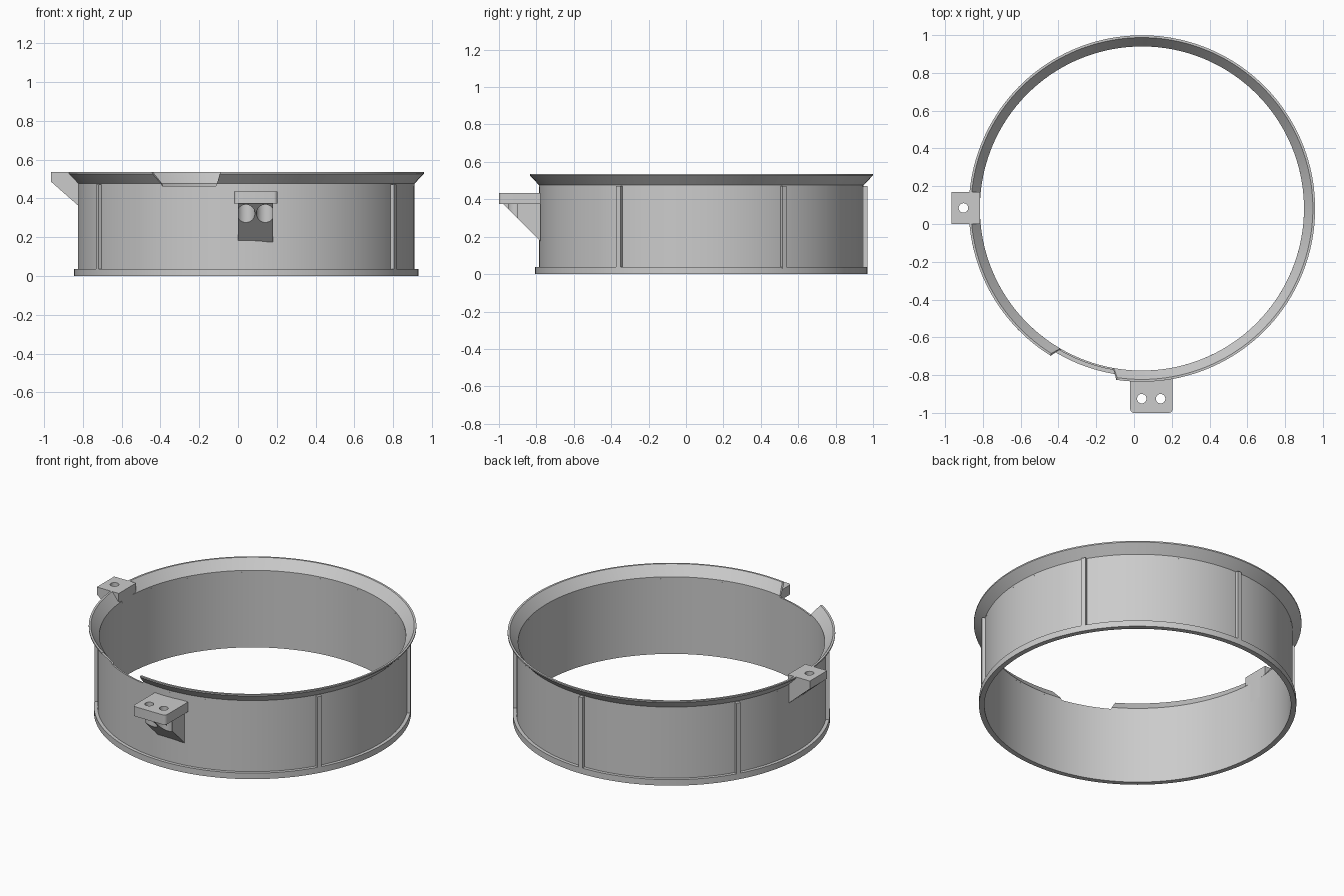
import bpy, bmesh, math
from mathutils import Matrix

if "Cube" in bpy.data.objects:
    bpy.data.objects.remove(bpy.data.objects["Cube"], do_unlink=True)

CX, CY = 0.042, 0.082          # ring axis
R_IN, R_WALL, R_LIP, R_RIM = 0.858, 0.868, 0.888, 0.917
TOP = 0.535

grey = bpy.data.materials.new("plain_grey")
grey.use_nodes = True
grey.diffuse_color = (0.6, 0.6, 0.6, 1)
grey.node_tree.nodes["Principled BSDF"].inputs["Base Color"].default_value = (0.6, 0.6, 0.6, 1)


def finish(name, bm):
    bmesh.ops.recalc_face_normals(bm, faces=bm.faces)
    mesh = bpy.data.meshes.new(name)
    bm.to_mesh(mesh)
    bm.free()
    mesh.materials.append(grey)
    ob = bpy.data.objects.new(name, mesh)
    bpy.context.collection.objects.link(ob)
    return ob


def activate(ob):
    bpy.ops.object.select_all(action='DESELECT')
    ob.select_set(True)
    bpy.context.view_layer.objects.active = ob


def smooth(ob):
    activate(ob)
    bpy.ops.object.shade_smooth_by_angle(angle=math.radians(30))


def sweep(name, profile, start, end, closed, steps=144):
    """Turn an (r, z) profile about the ring axis; start and end angles depend on z."""
    bm = bmesh.new()
    rows = []
    for i in range(steps if closed else steps + 1):
        row = []
        for r, z in profile:
            a = math.radians(start(z) + (end(z) - start(z)) * i / steps)
            row.append(bm.verts.new((CX + r * math.cos(a), CY + r * math.sin(a), z)))
        rows.append(row)
    n = len(profile)
    for i in range(steps):
        a, b = rows[i], rows[(i + 1) % len(rows)]
        for j in range(n):
            k = (j + 1) % n
            bm.faces.new((a[j], a[k], b[k], b[j]))
    if not closed:
        bm.faces.new(rows[0])
        bm.faces.new(rows[-1])
    ob = finish(name, bm)
    smooth(ob)
    return ob


def box(name, lo, hi, corner=None):
    bm = bmesh.new()
    bmesh.ops.create_cube(bm, size=1)
    for v in bm.verts:
        v.co = [lo[i] if v.co[i] < 0 else hi[i] for i in range(3)]
    if corner:      # round the upright edges of the outer (front) end
        edges = [e for e in bm.edges
                 if all(v.co.y < lo[1] + 0.001 for v in e.verts)
                 and abs(e.verts[0].co.z - e.verts[1].co.z) > 0.01]
        bmesh.ops.bevel(bm, geom=edges, offset=corner, segments=5, affect='EDGES', profile=0.5)
    return finish(name, bm)


def prism(name, points, push):
    bm = bmesh.new()
    face = bm.faces.new([bm.verts.new(p) for p in points])
    out = bmesh.ops.extrude_face_region(bm, geom=[face])
    bmesh.ops.translate(bm, vec=push, verts=[g for g in out["geom"] if isinstance(g, bmesh.types.BMVert)])
    return finish(name, bm)


def drill(ob, x, y, radius, z0, z1):
    """Cut an upright round hole."""
    bm = bmesh.new()
    bmesh.ops.create_cone(bm, cap_ends=True, segments=40, radius1=radius, radius2=radius,
                          depth=z1 - z0, matrix=Matrix.Translation((x, y, (z0 + z1) / 2)))
    cutter = finish("hole_cutter", bm)
    cutter.hide_render = True
    activate(ob)
    mod = ob.modifiers.new("hole", 'BOOLEAN')
    mod.operation = 'DIFFERENCE'
    mod.solver = 'EXACT'
    mod.object = cutter
    bpy.ops.object.modifier_apply(modifier=mod.name)
    bpy.data.objects.remove(cutter, do_unlink=True)


# thin wall with the foot lip
SILL = 0.465
sweep("ring_wall", [(R_IN, 0), (R_LIP, 0), (R_LIP, 0.037), (R_WALL, 0.037),
                    (R_WALL, SILL), (R_IN, SILL)],
      lambda z: 0, lambda z: 360, True)

# flared rim, interrupted by a notch that widens upwards
flare = lambda z: 2 * (z - SILL) / (TOP - SILL)
sweep("flared_rim", [(R_IN, SILL), (R_WALL, SILL), (R_WALL, 0.476), (R_RIM, 0.527),
                     (R_RIM, TOP), (R_RIM - 0.012, TOP), (R_IN, 0.476)],
      lambda z: 259.7 + flare(z), lambda z: 600 - flare(z), False)

# upright ribs
for i, angle in enumerate((30, 90, 150, 210, 330)):
    rib = box(f"rib_{i + 1}", (R_IN + 0.004, -0.013, 0.03), (R_LIP, 0.013, 0.472))
    rib.data.transform(Matrix.Translation((CX, CY, 0)) @ Matrix.Rotation(math.radians(angle), 4, 'Z'))

# front bracket: drilled plate on a sloping gusset
plate = box("front_bracket_plate", (-0.02, -1.0, 0.375), (0.204, -0.778, 0.435), 0.02)
gusset = prism("front_bracket_gusset",
               [(0, -0.978, 0.375), (0, -0.778, 0.375), (0, -0.778, 0.175)], (0.18, 0, 0))
for x in (0.041, 0.141):
    drill(plate, x, -0.925, 0.025, 0.3, 0.5)
    drill(gusset, x, -0.925, 0.046, 0.1, 0.4)
smooth(plate)
smooth(gusset)

# side bracket level with the rim
plate = box("side_bracket_plate", (-0.965, 0, 0.485), (-0.815, 0.17, TOP))
gusset = prism("side_bracket_gusset",
               [(-0.963, 0.004, 0.485), (-0.815, 0.004, 0.485), (-0.815, 0.004, 0.355)], (0, 0.162, 0))
drill(plate, -0.903, 0.085, 0.025, 0.4, 0.6)
drill(gusset, -0.903, 0.085, 0.046, 0.3, 0.5)
smooth(plate)
smooth(gusset)
